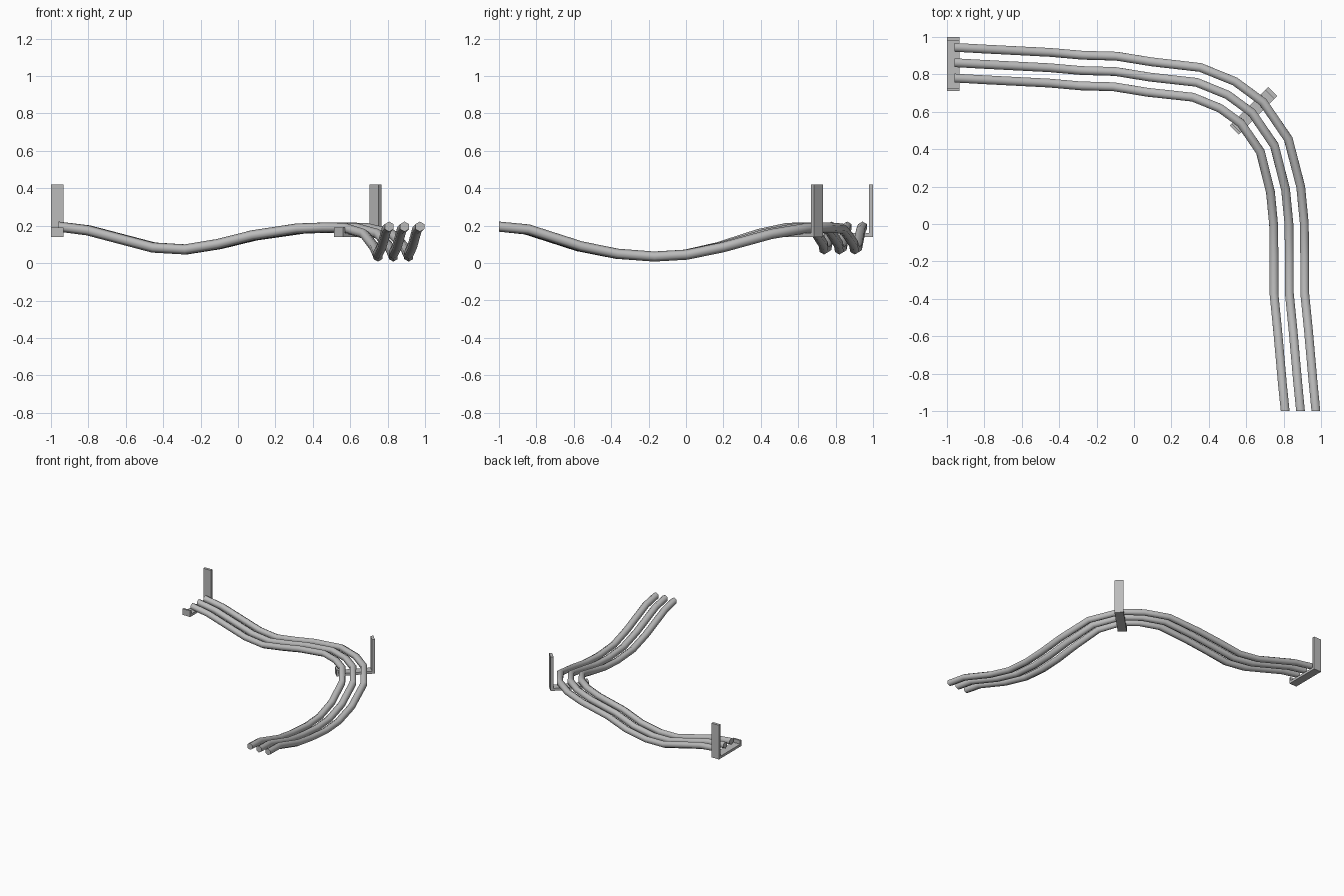
import bpy, bmesh
from math import cos, sin, pi, radians
from mathutils import Vector, Matrix

cube = bpy.data.objects.get("Cube")
if cube:
    bpy.data.objects.remove(cube)

grey = bpy.data.materials.new("plain grey")
grey.use_nodes = True
COLOUR = (0.5, 0.5, 0.5, 1)
grey.diffuse_color = COLOUR
grey.node_tree.nodes["Principled BSDF"].inputs["Base Color"].default_value = COLOUR

RADIUS, SIDES, SPACING = 0.027, 6, 0.082
UP = Vector((0, 0, 1))

# Centre line of the middle cable: sagging spans either side of the corner
PATH = [Vector(p) for p in (
    (-.96, .862, .195), (-.8, .853, .175), (-.45, .835, .083),
    (-.28, .82, .073), (-.1, .815, .102), (.085, .785, .148),
    (.335, .757, .185), (.5, .69, .19), (.63, .595, .188),
    (.75, .42, .155), (.81, .185, .085), (.828, 0, .045),
    (.83, -.17, .035), (.83, -.37, .05), (.85, -.57, .09),
    (.875, -.85, .18), (.89, -1, .195))]


def finish(name, bm):
    bmesh.ops.recalc_face_normals(bm, faces=bm.faces)
    mesh = bpy.data.meshes.new(name)
    bm.to_mesh(mesh)
    bm.free()
    mesh.materials.append(grey)
    obj = bpy.data.objects.new(name, mesh)
    bpy.context.collection.objects.link(obj)
    return obj


def directions(points):
    """Mitred direction at each point, with square cuts at both ends."""
    dirs = [Vector((1, 0, 0))]
    for a, b, c in zip(points, points[1:], points[2:]):
        dirs.append(((b - a).normalized() + (c - b).normalized()).normalized())
    return dirs + [Vector((0, -1, 0))]


def offset_path(points, distance):
    return [p + UP.cross(d).normalized() * distance
            for p, d in zip(points, directions(points))]


def cable(name, points):
    bm = bmesh.new()
    rings = []
    for p, d in zip(points, directions(points)):
        side = UP.cross(d).normalized()
        top = d.cross(side)
        angles = [2 * pi * i / SIDES for i in range(SIDES)]
        rings.append([bm.verts.new(p + RADIUS * (top * cos(a) + side * sin(a)))
                      for a in angles])
    for r, s in zip(rings, rings[1:]):
        for i in range(SIDES):
            j = (i + 1) % SIDES
            bm.faces.new((r[i], r[j], s[j], s[i]))
    bm.faces.new(rings[0])
    bm.faces.new(rings[-1])
    obj = finish(name, bm)
    bpy.ops.object.select_all(action='DESELECT')
    obj.select_set(True)
    bpy.context.view_layer.objects.active = obj
    bpy.ops.object.shade_smooth_by_angle(angle=radians(65))


def bracket(name, location, turn):
    """Hook-shaped hanger: tall post, flat shelf and low lip, extruded sideways."""
    outline = [(.145, .42), (.145, .14), (-.145, .14), (-.145, .19),
               (-.13, .19), (-.13, .16), (.123, .16), (.123, .42)]
    bm = bmesh.new()
    face = bm.faces.new([bm.verts.new((-.034, y, z)) for y, z in outline])
    grown = bmesh.ops.extrude_face_region(bm, geom=[face])["geom"]
    bmesh.ops.translate(bm, vec=(.068, 0, 0),
                        verts=[v for v in grown if isinstance(v, bmesh.types.BMVert)])
    obj = finish(name, bm)
    obj.matrix_world = Matrix.Translation(location) @ Matrix.Rotation(turn, 4, 'Z')


# Three parallel cables
for label, step in (("inner", -1), ("middle", 0), ("outer", 1)):
    cable(label + "_cable", offset_path(PATH, step * SPACING))

# Hangers at the far end and on the corner
bracket("end_bracket", (-.966, .855, 0), 0)
bracket("corner_bracket", (.639, .605, 0), radians(-45))
